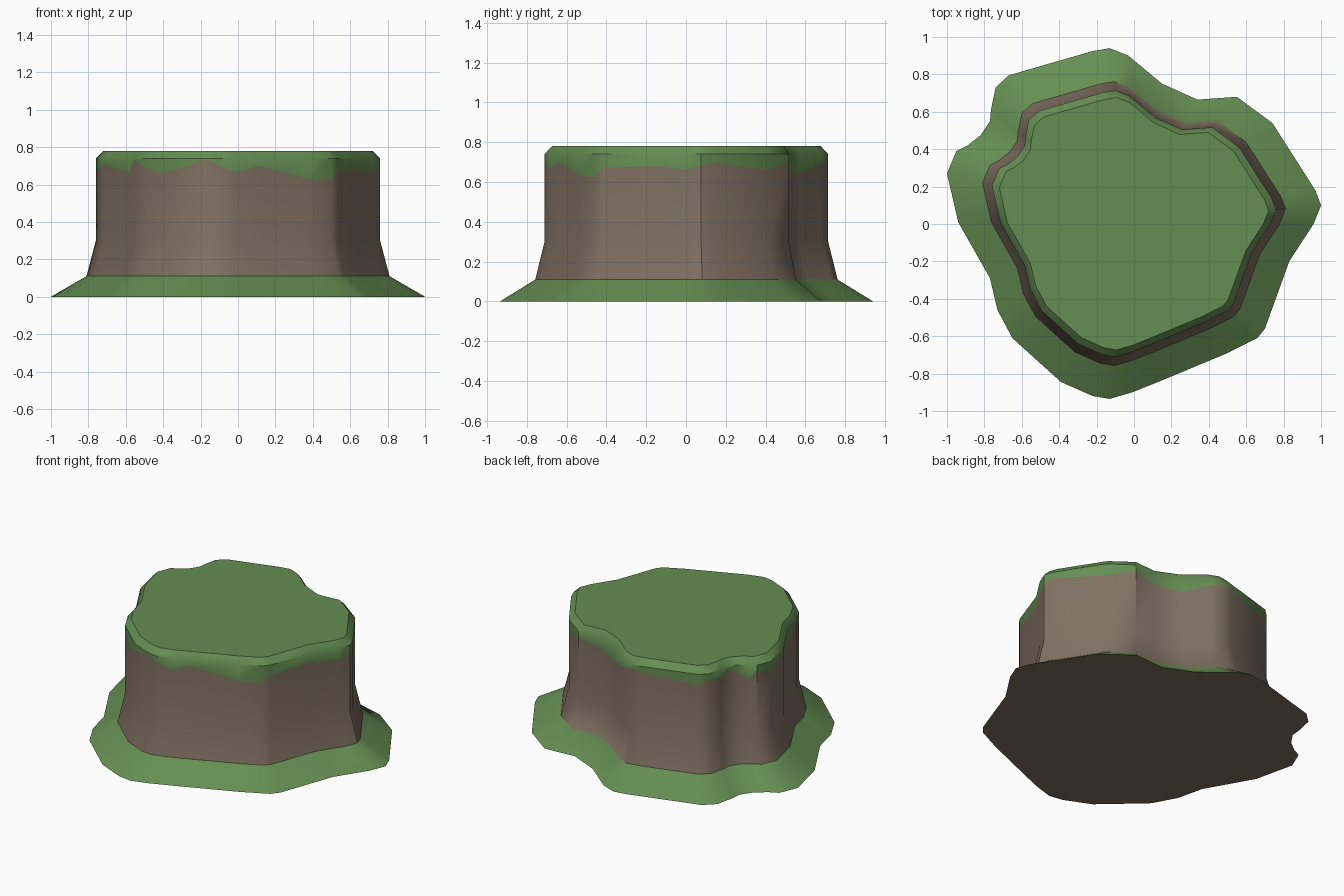
import bpy
import bmesh
import math

if "Cube" in bpy.data.objects:
    bpy.data.objects.remove(bpy.data.objects["Cube"])

# Ground outline and grass fringe height at each corner: x, y, z
OUTLINE = [
    (1.00, 0.10, .68), (0.97, 0.18, .70), (0.74, 0.54, .66), (0.55, 0.68, .70),
    (0.34, 0.665, .67), (0.15, 0.75, .64), (-0.03, 0.90, .69), (-0.13, 0.94, .71),
    (-0.22, 0.925, .70), (-0.67, 0.795, .67), (-0.74, 0.73, .70), (-0.765, 0.61, .68),
    (-0.77, 0.55, .72), (-0.82, 0.475, .69), (-0.89, 0.42, .64), (-0.95, 0.39, .70),
    (-1.00, 0.27, .67), (-0.94, 0.01, .71), (-0.77, -0.29, .66), (-0.73, -0.46, .73),
    (-0.65, -0.61, .69), (-0.54, -0.71, .66), (-0.39, -0.845, .69), (-0.22, -0.92, .735),
    (-0.13, -0.935, .70), (-0.01, -0.90, .665), (0.14, -0.84, .70), (0.50, -0.69, .63),
    (0.66, -0.61, .625), (0.70, -0.56, .67), (0.83, -0.20, .68), (0.96, 0.00, .66),
]
# Rings from the ground up: outline scale, height (None = ragged fringe)
RINGS = [(1, 0), (.81, .11), (.76, .30), (.76, None), (.76, .74), (.72, .78)]
GRASS, ROCK = 0, 1
BAND_MATERIALS = [GRASS, ROCK, ROCK, GRASS, GRASS]


def material(name, colour):
    m = bpy.data.materials.new(name)
    m.diffuse_color = (*colour, 1)
    m.use_nodes = True
    m.node_tree.nodes["Principled BSDF"].inputs["Base Color"].default_value = m.diffuse_color
    return m


# Grassy mesa: skirt, rock wall, fringe and bevelled cap in one closed skin
bm = bmesh.new()
rings = [[bm.verts.new((x * s, y * s, fringe if z is None else z))
          for x, y, fringe in OUTLINE] for s, z in RINGS]
n = len(OUTLINE)
for lower, upper, mat in zip(rings, rings[1:], BAND_MATERIALS):
    for i in range(n):
        j = (i + 1) % n
        bm.faces.new((lower[i], lower[j], upper[j], upper[i])).material_index = mat
bm.faces.new(rings[-1]).material_index = GRASS
bm.faces.new(rings[0][::-1]).material_index = ROCK
bm.normal_update()

mesh = bpy.data.meshes.new("grassy_cliff")
bm.to_mesh(mesh)
bm.free()
mesh.materials.append(material("grass", (0.13, 0.27, 0.085)))
mesh.materials.append(material("rock", (0.22, 0.165, 0.125)))
cliff = bpy.data.objects.new("grassy_cliff", mesh)
bpy.context.collection.objects.link(cliff)

# Smooth walls with crisp rims
bpy.context.view_layer.objects.active = cliff
cliff.select_set(True)
bpy.ops.object.shade_smooth_by_angle(angle=math.radians(40))
